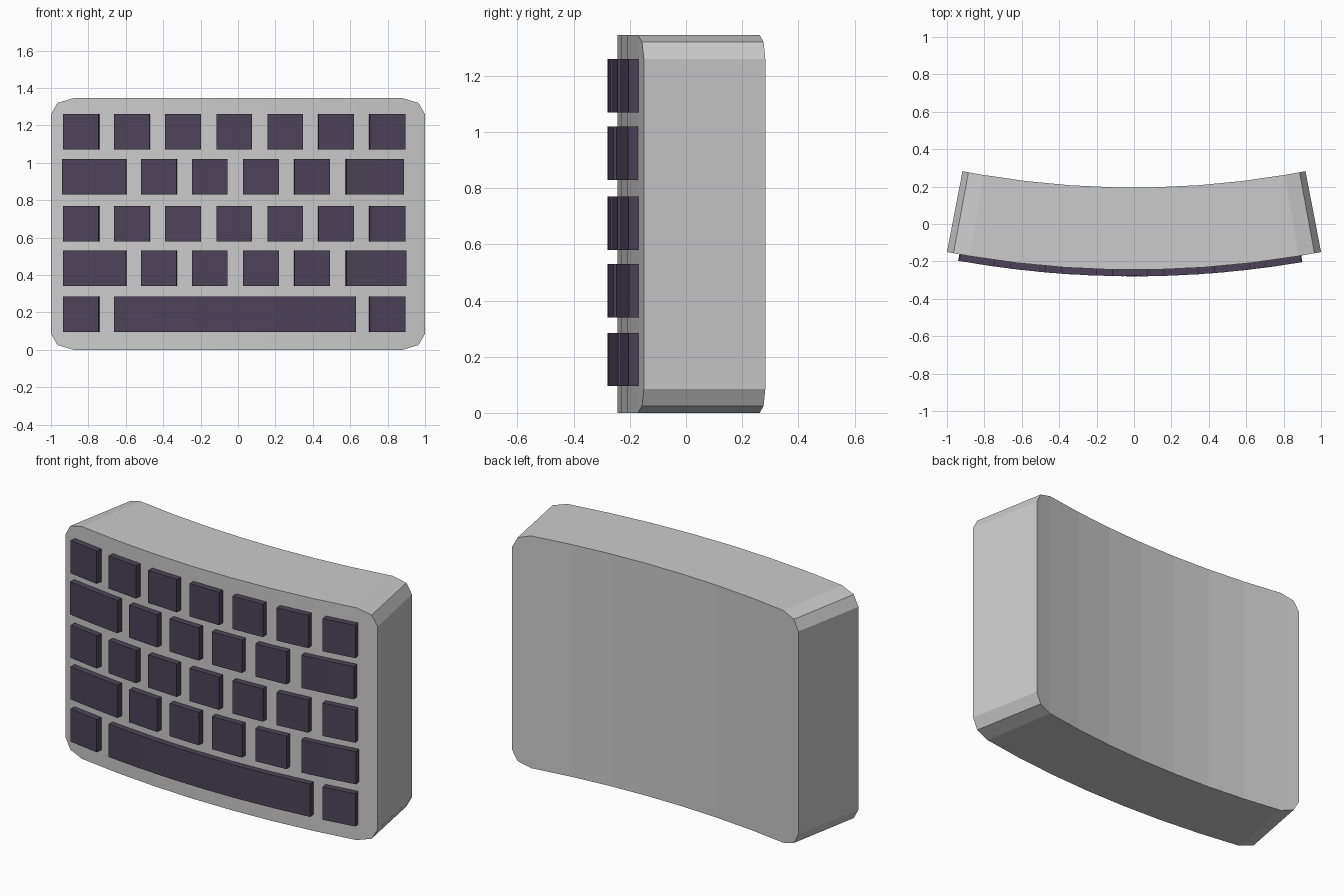
import bpy, bmesh, math

if "Cube" in bpy.data.objects:
    bpy.data.objects.remove(bpy.data.objects["Cube"])

CY = 5.055                 # centre of the curve lies behind the model
R_FRONT, R_BACK = 5.30, 4.86
R_KEY, R_KEY_BACK = 5.335, 5.29


def curved_slab(name, columns, r_front, r_back, mat=None):
    """Slab bent around a vertical axis; columns are (x, z_low, z_high) on the front."""
    bm = bmesh.new()
    rings = []
    for x, z0, z1 in columns:
        a = math.asin(x / r_front)
        ring = [bm.verts.new((r * math.sin(a), CY - r * math.cos(a), z))
                for r, z in ((r_front, z0), (r_front, z1), (r_back, z1), (r_back, z0))]
        rings.append(ring)
    for a, b in zip(rings, rings[1:]):
        for i in range(4):
            j = (i + 1) % 4
            bm.faces.new((a[i], b[i], b[j], a[j]))
    bm.faces.new(rings[0])
    bm.faces.new(rings[-1])
    bmesh.ops.recalc_face_normals(bm, faces=bm.faces)
    mesh = bpy.data.meshes.new(name)
    bm.to_mesh(mesh)
    bm.free()
    ob = bpy.data.objects.new(name, mesh)
    bpy.context.collection.objects.link(ob)
    if mat:
        mesh.materials.append(mat)
    return ob


# Case with chamfered corners
H = 1.345
corner = [(1.0, 0.085), (0.965, 0.025), (0.88, 0.0)]
cols = [(-x, c, H - c) for x, c in corner]
cols += [(-0.88 + 1.76 * i / 7, 0.0, H) for i in range(1, 7)]
cols += [(x, c, H - c) for x, c in reversed(corner)]
curved_slab("case", cols, R_FRONT, R_BACK)

# Keys
key_mat = bpy.data.materials.new("key_purple")
key_mat.diffuse_color = (0.075, 0.057, 0.096, 1)
key_mat.use_nodes = True
key_mat.node_tree.nodes["Principled BSDF"].inputs["Base Color"].default_value = key_mat.diffuse_color
KEY = 0.19
PITCH = 0.2735


def small_keys(first, count):
    return [(first + PITCH * i, first + PITCH * i + KEY) for i in range(count)]


full_row = small_keys(-0.936, 7)
middle = small_keys(-0.519, 4)
rows = [
    (1.07, full_row),
    (0.83, [(-0.94, -0.60)] + middle + [(0.58, 0.887)]),
    (0.58, full_row),
    (0.34, [(-0.936, -0.60)] + middle + [(0.58, 0.90)]),
    (0.095, [full_row[0], (-0.663, 0.632), full_row[-1]]),
]
for r, (z, spans) in enumerate(rows, 1):
    for k, (x0, x1) in enumerate(spans, 1):
        n = max(1, round((x1 - x0) / 0.2))
        name = "space_bar" if x1 - x0 > 1 else f"key_row{r}_{k}"
        curved_slab(name, [(x0 + (x1 - x0) * i / n, z, z + KEY) for i in range(n + 1)],
                    R_KEY, R_KEY_BACK, key_mat)
